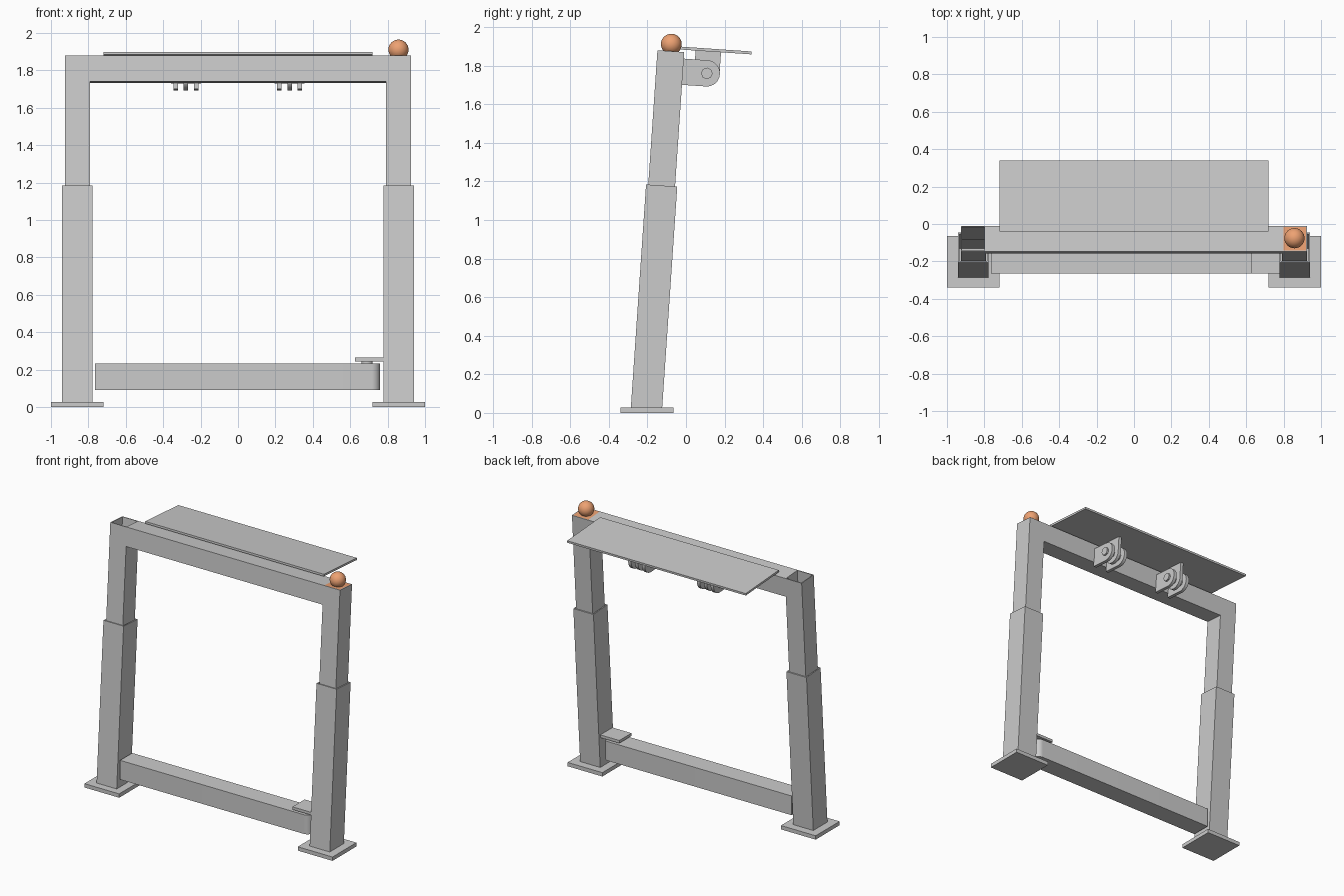
import bpy, bmesh
from math import radians, cos, sin, pi
from mathutils import Matrix, Vector

if "Cube" in bpy.data.objects:
    bpy.data.objects.remove(bpy.data.objects["Cube"])

# Leaning frame: local coordinates tilted back about the foot line
LEAN = Matrix.Translation((0, -0.2065, 0)) @ Matrix.Rotation(radians(-3.9), 4, 'X')
FLAT = Matrix.Identity(4)


def finish(name, bm, matrix=FLAT, mat=None):
    bmesh.ops.recalc_face_normals(bm, faces=bm.faces)
    me = bpy.data.meshes.new(name)
    bm.to_mesh(me)
    bm.free()
    ob = bpy.data.objects.new(name, me)
    bpy.context.collection.objects.link(ob)
    ob.matrix_world = matrix
    if mat:
        me.materials.append(mat)
    return ob


def smooth(ob):
    bpy.ops.object.select_all(action='DESELECT')
    ob.select_set(True)
    bpy.context.view_layer.objects.active = ob
    bpy.ops.object.shade_smooth_by_angle(angle=radians(30))


def box(name, x, y, z, matrix=FLAT, mat=None):
    bm = bmesh.new()
    c = [(a + b) / 2 for a, b in (x, y, z)]
    s = [b - a for a, b in (x, y, z)]
    bmesh.ops.create_cube(bm, size=1, matrix=Matrix.Translation(c) @ Matrix.Diagonal((*s, 1)))
    return finish(name, bm, matrix, mat)


def tube(name, cx, hx, hy, z0, z1, wall):
    """Open square tube along local z."""
    bm = bmesh.new()
    rings = []
    for w, z in ((0, z0), (0, z1), (wall, z1), (wall, z0)):
        rings.append([bm.verts.new((cx + sx * (hx - w), sy * (hy - w), z))
                      for sx, sy in ((-1, -1), (1, -1), (1, 1), (-1, 1))])
    for k in range(4):
        a, b = rings[k], rings[(k + 1) % 4]
        for i in range(4):
            j = (i + 1) % 4
            bm.faces.new((a[i], a[j], b[j], b[i]))
    return finish(name, bm, LEAN)


def prism(name, pts, offset, matrix=FLAT, mat=None):
    """Extrude a planar outline of 3D points."""
    bm = bmesh.new()
    f = bm.faces.new([bm.verts.new(p) for p in pts])
    r = bmesh.ops.extrude_face_region(bm, geom=[f])
    bmesh.ops.translate(bm, verts=[v for v in r['geom'] if isinstance(v, bmesh.types.BMVert)],
                        vec=Vector(offset))
    ob = finish(name, bm, matrix, mat)
    smooth(ob)
    return ob


def arc(cu, cv, r, a0, a1, n=16):
    return [(cu + r * cos(radians(a0 + (a1 - a0) * i / n)),
             cv + r * sin(radians(a0 + (a1 - a0) * i / n))) for i in range(n + 1)]


orange = bpy.data.materials.new("orange")
orange.diffuse_color = (0.85, 0.36, 0.17, 1)
orange.use_nodes = True
orange.node_tree.nodes["Principled BSDF"].inputs["Base Color"].default_value = orange.diffuse_color

# Legs and feet
TOP = 1.879
for side, s in (("left", -1), ("right", 1)):
    xs = sorted((s * 0.72, s * 1.0))
    box(side + "_foot_plate", xs, (-0.34, -0.065), (0, 0.028))
    tube(side + "_lower_leg", s * 0.859, 0.081, 0.081, 0.02, 1.181, 0.008)
    tube(side + "_upper_leg", s * 0.859, 0.067, 0.0695, 0.9, TOP, 0.006)

# Top cross beam
box("top_beam", (-0.793, 0.793), (-0.0695, 0.0695), (1.741, TOP), LEAN)

# Orange cap and ball on the right leg
box("cap", (0.798, 0.920), (-0.0635, 0.0635), (1.84, TOP), LEAN, orange)
bm = bmesh.new()
bmesh.ops.create_uvsphere(bm, u_segments=32, v_segments=16, radius=0.054,
                          matrix=Matrix.Translation((0.858, -0.076, 1.911)))
smooth(finish("ball", bm, FLAT, orange))

# Tilting shelf with hinges
box("shelf", (-0.72, 0.72), (0.037, 0.418), (1.891, 1.906), LEAN)
PY, PZ, R = 0.194, 1.777, 0.068
bracket = [(0.066, PZ - R)] + arc(PY, PZ, R, -90, 90) + [(0.066, PZ + R)]
tab = [(PY - 0.066, 1.893)] + arc(PY, PZ, 0.066, 180, 360) + [(PY + 0.066, 1.893)]
pin = arc(PY, PZ, 0.03, 0, 315, 7)
for side, cx in (("left", -0.279), ("right", 0.276)):
    for label, dx, outline in (("outer_bracket", -0.055, bracket), ("shelf_tab", 0, tab),
                               ("inner_bracket", 0.055, bracket)):
        prism(f"{side}_{label}", [(cx + dx - 0.012, y, z) for y, z in outline],
              (0.024, 0, 0), LEAN)
    prism(side + "_hinge_pin", [(cx - 0.08, y, z) for y, z in pin], (0.16, 0, 0), LEAN)

# Bottom swinging bar with rounded hinge end
Y0, Y1, XE, RB = -0.265, -0.125, 0.76, 0.046
bar = ([(-0.765, Y0)] + arc(XE - RB, Y0 + RB, RB, -90, 0, 10)
       + arc(XE - RB, Y1 - RB, RB, 0, 90, 10) + [(-0.765, Y1)])
prism("bottom_bar", [(x, y, 0.092) for x, y in bar], (0, 0, 0.14))
prism("bar_pivot", [(x, y, 0.225) for x, y in arc(0.69, -0.195, 0.03, 0, 345, 23)], (0, 0, 0.025))
box("pivot_plate", (0.625, 0.785), (Y0, Y1), (0.245, 0.265))
